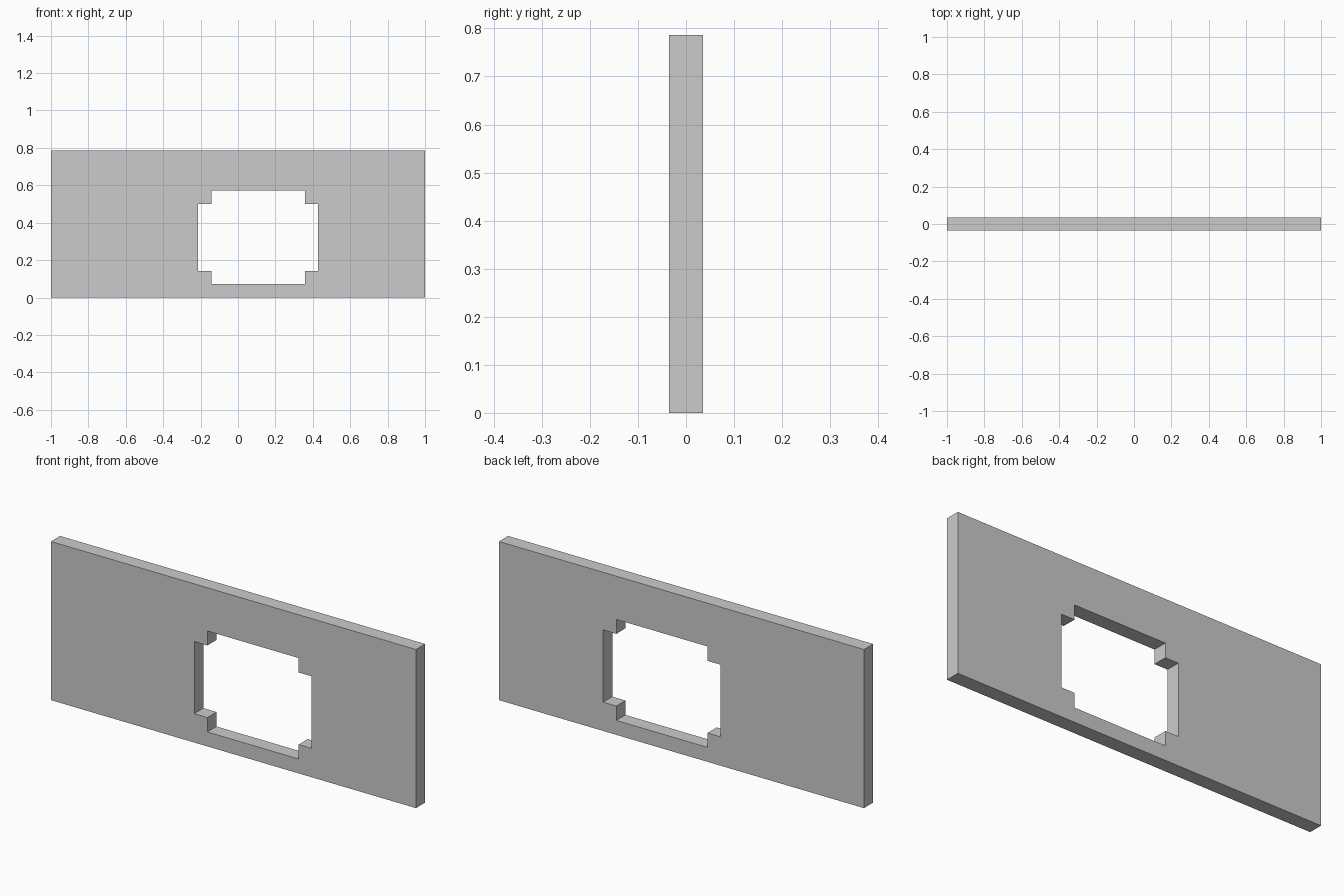
import bpy, bmesh
from mathutils import Vector

if "Cube" in bpy.data.objects:
    bpy.data.objects.remove(bpy.data.objects["Cube"])

U = 1 / 14  # module of the design: panel is 28 x 11 x 1 units

# Outlines in module units (x, z)
panel = [(-14, 0), (14, 0), (14, 11), (-14, 11)]
opening = [(-2, 1), (5, 1), (5, 2), (6, 2), (6, 7), (5, 7),
           (5, 8), (-2, 8), (-2, 7), (-3, 7), (-3, 2), (-2, 2)]


def add_loop(bm, points):
    verts = [bm.verts.new((x * U, -U / 2, z * U)) for x, z in points]
    return [bm.edges.new((v, verts[(i + 1) % len(verts)])) for i, v in enumerate(verts)]


# Wall panel with a notched-corner opening
bm = bmesh.new()
edges = add_loop(bm, panel) + add_loop(bm, opening)
bmesh.ops.triangle_fill(bm, edges=edges, use_beauty=True, normal=Vector((0, -1, 0)))

# Give the panel its thickness
ext = bmesh.ops.extrude_face_region(bm, geom=bm.faces[:], use_keep_orig=True)
back = [g for g in ext["geom"] if isinstance(g, bmesh.types.BMVert)]
bmesh.ops.translate(bm, verts=back, vec=(0, U, 0))
bmesh.ops.recalc_face_normals(bm, faces=bm.faces[:])

mesh = bpy.data.meshes.new("wall_panel")
bm.to_mesh(mesh)
bm.free()
bpy.context.collection.objects.link(bpy.data.objects.new("wall_panel", mesh))
